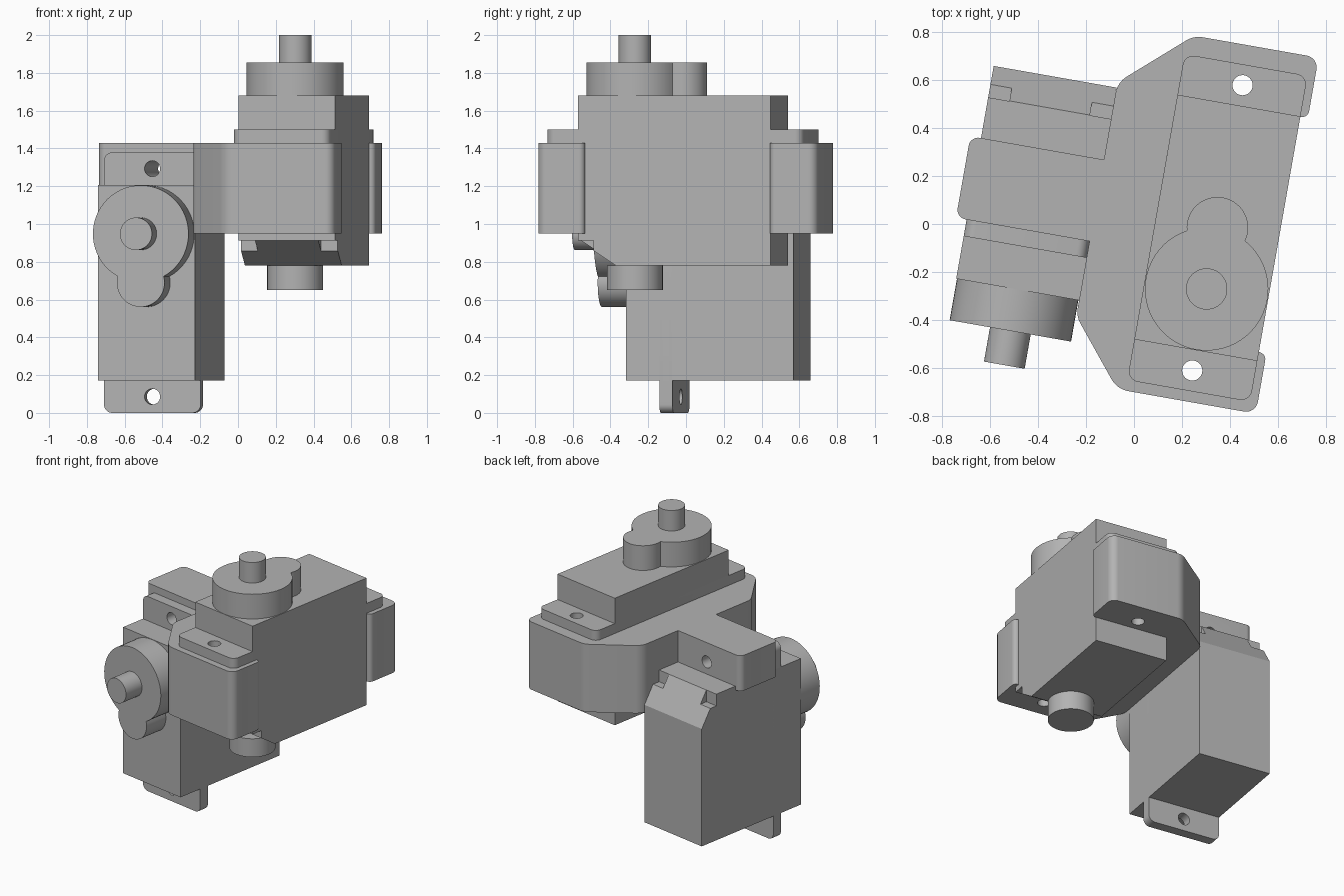
import bpy, bmesh, math
from mathutils import Matrix, Vector

if "Cube" in bpy.data.objects:
    bpy.data.objects.remove(bpy.data.objects["Cube"])

grey = bpy.data.materials.new("plain grey")
grey.use_nodes = True
COLOUR = (0.45, 0.45, 0.45, 1)
grey.diffuse_color = COLOUR
grey.node_tree.nodes["Principled BSDF"].inputs["Base Color"].default_value = COLOUR

# The whole assembly is turned slightly about the vertical
TURN = Matrix.Rotation(math.radians(-10), 4, "Z")


def frame(x, y, z, origin):
    m = Matrix((x, y, z)).transposed().to_4x4()
    m.translation = origin
    return TURN @ m


def fillet(corners, steps=8):
    """Round the corners (x, y, radius) of a counter-clockwise outline."""
    pts = []
    for i, (x, y, r) in enumerate(corners):
        p = Vector((x, y))
        if r == 0:
            pts.append(p)
            continue
        a = (Vector(corners[i - 1][:2]) - p).normalized()
        b = (Vector(corners[(i + 1) % len(corners)][:2]) - p).normalized()
        half = a.angle(b) / 2
        mid = p + (a + b).normalized() * r / math.sin(half)
        t = r / math.tan(half)
        start, end = p + a * t - mid, p + b * t - mid
        sweep = start.angle_signed(end)
        for k in range(steps + 1):
            pts.append(mid + Matrix.Rotation(-sweep * k / steps, 2) @ start)
    return pts


def rect(x0, x1, y0, y1, r=0):
    return fillet([(x0, y0, r), (x1, y0, r), (x1, y1, r), (x0, y1, r)])


def arc(x, y, r, a0, a1, n):
    return [Vector((x + r * math.cos(a0 + (a1 - a0) * k / n),
                    y + r * math.sin(a0 + (a1 - a0) * k / n))) for k in range(n + 1)]


def circle(x, y, r, n=48):
    return arc(x, y, r, 0, math.tau, n)[:-1]


def prism(name, pts, z0, z1, matrix):
    """Extrude an outline along the local z axis."""
    bm = bmesh.new()
    base = bm.faces.new([bm.verts.new((p[0], p[1], z0)) for p in pts])
    side = bmesh.ops.extrude_face_region(bm, geom=[base])["geom"]
    bmesh.ops.translate(bm, vec=(0, 0, z1 - z0),
                        verts=[v for v in side if isinstance(v, bmesh.types.BMVert)])
    bmesh.ops.recalc_face_normals(bm, faces=bm.faces)
    bm.transform(matrix)
    mesh = bpy.data.meshes.new(name)
    bm.to_mesh(mesh)
    bm.free()
    ob = bpy.data.objects.new(name, mesh)
    bpy.context.collection.objects.link(ob)
    mesh.materials.append(grey)
    return ob


def cut(ob, cutters):
    """Subtract the cutters, then discard them."""
    for c in cutters:
        mod = ob.modifiers.new("cut", "BOOLEAN")
        mod.operation, mod.object, mod.solver = "DIFFERENCE", c, "EXACT"
    bpy.context.view_layer.update()
    deps = bpy.context.evaluated_depsgraph_get()
    mesh = bpy.data.meshes.new_from_object(ob.evaluated_get(deps))
    ob.modifiers.clear()
    ob.data = mesh
    for c in cutters:
        bpy.data.objects.remove(c)


HALF = 0.26                     # half the motor width
BACK, FRONT = -0.562, 0.473     # motor ends along its length
EAR = 0.172                     # ear length past each end
HOLES = (BACK - EAR / 2, FRONT + EAR / 2)
SHAFT = 0.214                   # shaft position along the length


def holes(places, z0, z1, m):
    return [prism("hole", circle(0, l, 0.042, 32), z0, z1, m) for l in places]


def servo(label, w, l, a, origin):
    """Small motor: w across, l along its length, a along the shaft."""
    m = frame(w, l, a, origin)
    side = frame(l, a, w, origin)
    # Body with sloped lower edge and notched corners
    profile = [(BACK, 0), (0.27, 0), (FRONT, 0.132), (FRONT, 0.9), (BACK, 0.9)]
    body = prism(label + "_body", profile, -HALF, HALF, side)
    cut(body, [prism("notch", rect(min(s * 0.17, s * 0.3), max(s * 0.17, s * 0.3),
                                   0.39, 0.6), -0.1, 0.133, m) for s in (-1, 1)])
    # Mounting ears
    ears = prism(label + "_ears", rect(-HALF, HALF, BACK - EAR, FRONT + EAR, 0.045),
                 0.65, 0.72, m)
    cut(ears, holes(HOLES, 0.5, 0.9, m))
    # Gear cover: a large and a small round joined in one outline
    R, r, low = 0.257, 0.128, -0.045
    d = SHAFT - low
    big = math.acos((d * d + R * R - r * r) / (2 * d * R))
    small = math.acos((d * d + r * r - R * R) / (2 * d * r))
    down, up = -math.pi / 2, math.pi / 2
    outline = arc(0, SHAFT, R, down + big, down + math.tau - big, 48)
    outline += arc(0, low, r, up + small, up + math.tau - small, 28)[1:-1]
    prism(label + "_gear_cover", outline, 0.9, 1.075, m)
    prism(label + "_shaft", circle(0, SHAFT, 0.086), 1.075, 1.22, m)
    return m


U, V, Z = Vector((1, 0, 0)), Vector((0, 1, 0)), Vector((0, 0, 1))
upright = servo("upright_motor", -U, -V, Z, (0.345, 0, 0.78))
sideways = servo("sideways_motor", U, Z, -V, (-0.43, 0.547, 0.734))

# Pivot under the upright motor, in line with its shaft
prism("lower_pivot", circle(0, SHAFT, 0.148), -0.13, 0, upright)

# Bracket: a C-shaped block around the upright motor
outline = fillet([(-0.17, -0.42, 0.1), (0.05, -0.69, 0.1), (0.637, -0.69, 0.05),
                  (0.637, -0.435, 0.03), (0.4, -0.435, 0), (0.4, 0.56, 0),
                  (0.637, 0.56, 0.03), (0.637, 0.816, 0.05), (0.11, 0.816, 0.1),
                  (-0.17, 0.57, 0.1)])
bracket = prism("bracket", outline, 0.95, 1.43, TURN)
cut(bracket, holes(HOLES, -0.1, 0.9, upright))

# Bracket arm reaching over the sideways motor
arm = prism("bracket_arm",
            fillet([(-0.735, -0.103, 0.04), (-0.17, -0.103, 0),
                    (-0.17, 0.242, 0), (-0.735, 0.242, 0.04)]), 1.18, 1.43, TURN)
cut(arm, holes(HOLES[1:], -0.1, 0.9, sideways))

# Smooth the rounds, keep the edges crisp
bpy.ops.object.select_all(action="DESELECT")
for ob in bpy.context.collection.objects:
    if ob.type == "MESH" and grey.name in ob.data.materials:
        ob.select_set(True)
        bpy.context.view_layer.objects.active = ob
bpy.ops.object.shade_smooth_by_angle(angle=math.radians(25))
